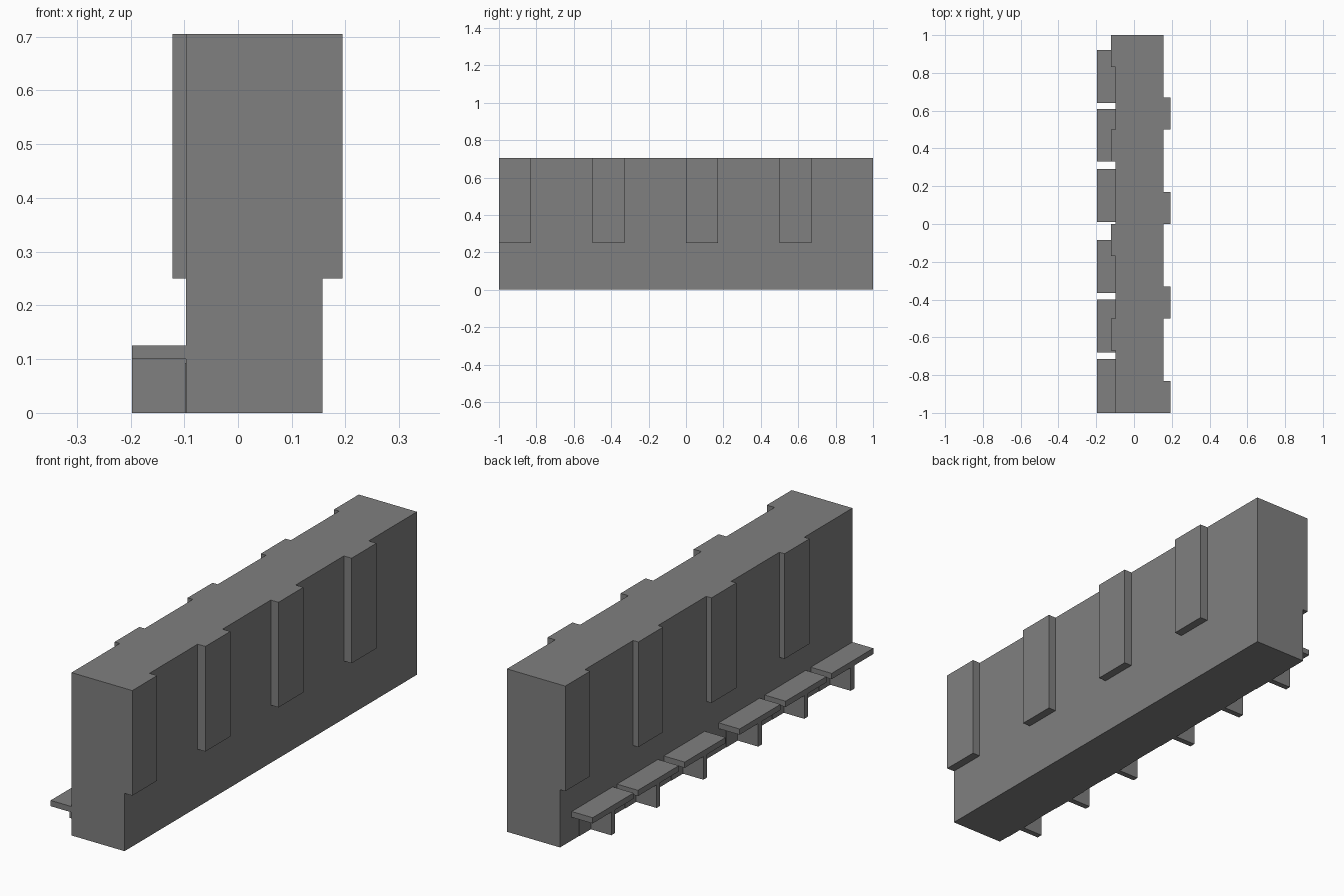
import bpy
import bmesh
from mathutils import Vector

if "Cube" in bpy.data.objects:
    bpy.data.objects.remove(bpy.data.objects["Cube"])

stone = bpy.data.materials.new("stone grey")
stone.diffuse_color = (0.215, 0.215, 0.215, 1)
stone.use_nodes = True
stone.node_tree.nodes["Principled BSDF"].inputs["Base Color"].default_value = stone.diffuse_color


def box(name, x, y, z):
    """Axis-aligned box from (min, max) ranges."""
    lo, hi = Vector((x[0], y[0], z[0])), Vector((x[1], y[1], z[1]))
    bm = bmesh.new()
    bmesh.ops.create_cube(bm, size=1)
    for v in bm.verts:
        v.co = (lo + hi) / 2 + v.co * (hi - lo)
    return finish(name, bm)


def finish(name, bm):
    mesh = bpy.data.meshes.new(name)
    bm.to_mesh(mesh)
    bm.free()
    mesh.materials.append(stone)
    ob = bpy.data.objects.new(name, mesh)
    bpy.context.collection.objects.link(ob)
    return ob


def ribbed_outline():
    """Plan of the upper wall, with pilasters staggered on both sides."""
    pts = []
    for i in range(4):                      # right side, going +y
        y = -1 + 0.5 * i
        pts += [(RIB_R, y), (RIB_R, y + RIB), (RIGHT, y + RIB), (RIGHT, y + 0.5)]
    for i in range(4):                      # left side, going -y
        y = 1 - 0.5 * i
        pts += [(RIB_L, y), (RIB_L, y - RIB), (LEFT, y - RIB), (LEFT, y - 0.5)]
    return pts


LEFT, RIGHT, RIB_L, RIB_R = -0.097, 0.157, -0.122, 0.194
RIB, LEDGE, TOP = 0.17, 0.25, 0.705

# Wall: plain base, pilastered upper part as one extruded plan,
# joined without an inner face by extruding the plan around the base
bm = bmesh.new()
upper = [bm.verts.new((x, y, TOP)) for x, y in ribbed_outline()]
cap = bm.faces.new(upper)
ext = bmesh.ops.extrude_face_region(bm, geom=[cap], use_keep_orig=True)
for v in ext["geom"]:
    if isinstance(v, bmesh.types.BMVert):
        v.co.z = LEDGE
bmesh.ops.recalc_face_normals(bm, faces=bm.faces)
finish("wall_upper", bm)
box("wall_base", (LEFT, RIGHT), (-1, 1), (0, LEDGE))

# Benches along the left side: seat, central support and thin wall plate
SEAT_OUT = -0.197
benches = [(0.64, 0.92), (0.33, 0.61), (0.01, 0.29),
           (-0.365, -0.085), (-0.68, -0.40), (-1.0, -0.715)]
for i, (y0, y1) in enumerate(benches, 1):
    mid = (y0 + y1) / 2
    box(f"bench_seat_{i}", (SEAT_OUT, LEFT), (y0, y1), (0.1, 0.125))
    box(f"bench_support_{i}", (SEAT_OUT, LEFT), (mid - 0.0125, mid + 0.0125), (0, 0.1))
    box(f"bench_wall_plate_{i}", (LEFT - 0.002, LEFT), (mid - 0.09, mid + 0.09), (0, 0.093))
